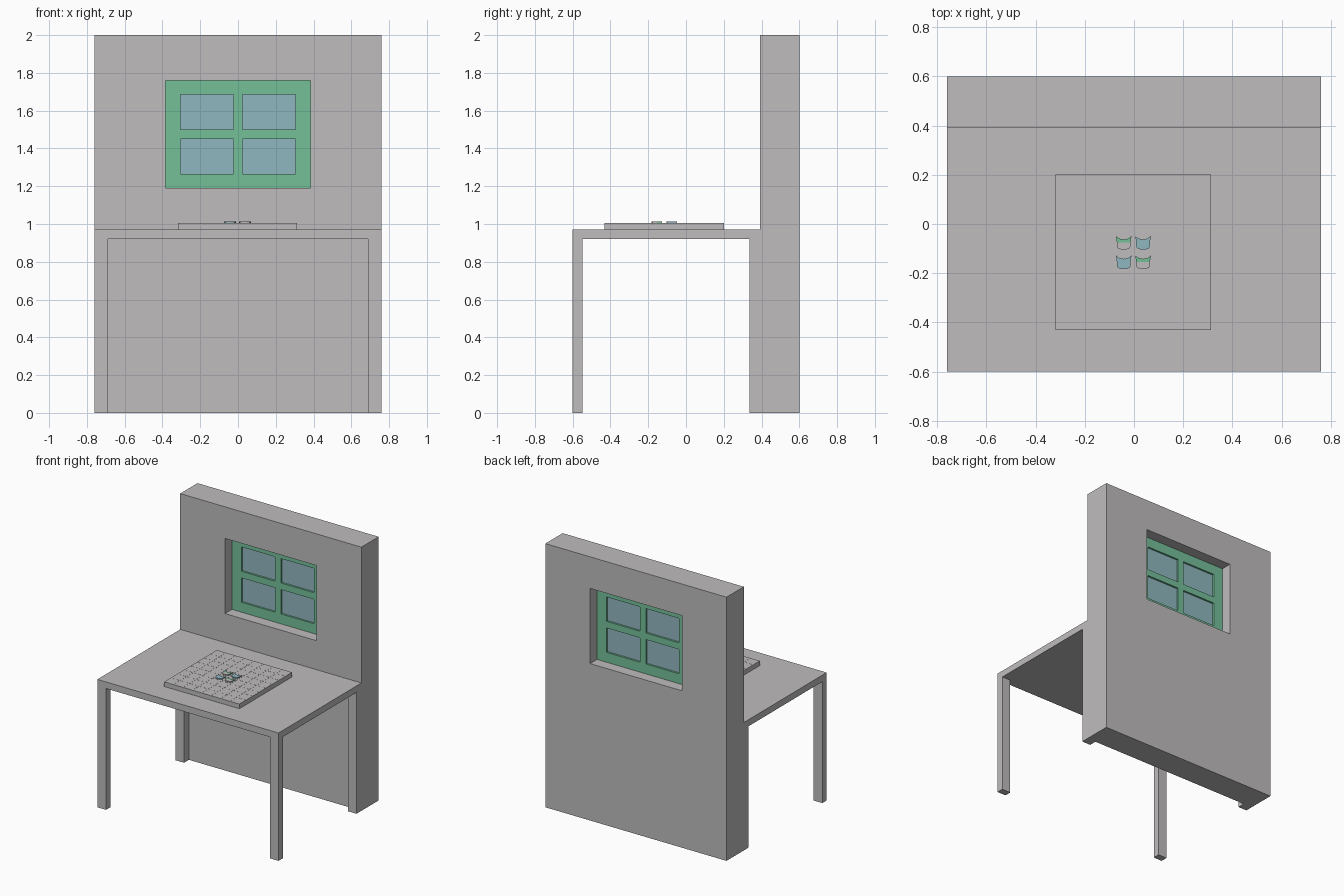
import bpy
import bmesh
from mathutils import Vector

cube = bpy.data.objects.get("Cube")
if cube:
    bpy.data.objects.remove(cube, do_unlink=True)


def material(name, rgb):
    m = bpy.data.materials.new(name)
    m.use_nodes = True
    m.diffuse_color = (*rgb, 1)
    m.node_tree.nodes["Principled BSDF"].inputs["Base Color"].default_value = (*rgb, 1)
    return m


GREY = material("warm grey", (0.52, 0.505, 0.505))
GREEN = material("window green", (0.175, 0.525, 0.315))
BLUE = material("pale blue", (0.28, 0.475, 0.525))


def finish(bm, name, *mats):
    bmesh.ops.recalc_face_normals(bm, faces=bm.faces)
    mesh = bpy.data.meshes.new(name)
    bm.to_mesh(mesh)
    bm.free()
    for m in mats:
        mesh.materials.append(m)
    ob = bpy.data.objects.new(name, mesh)
    bpy.context.collection.objects.link(ob)
    return ob


def add_box(bm, lo, hi):
    lo, hi = Vector(lo), Vector(hi)
    verts = bmesh.ops.create_cube(bm, size=1)["verts"]
    for v in verts:
        v.co = (lo + hi) / 2 + v.co * (hi - lo)


def box(name, lo, hi, mat):
    bm = bmesh.new()
    add_box(bm, lo, hi)
    return finish(bm, name, mat)


def pierced_panel(name, xs, zs, y0, y1, mat):
    """Upright panel on a grid of cells; cells odd in both directions are open."""
    bm = bmesh.new()
    grid = [[bm.verts.new((x, y0, z)) for z in zs] for x in xs]
    for i in range(len(xs) - 1):
        for j in range(len(zs) - 1):
            if not (i % 2 and j % 2):
                bm.faces.new((grid[i][j], grid[i + 1][j],
                              grid[i + 1][j + 1], grid[i][j + 1]))
    ext = bmesh.ops.extrude_face_region(bm, geom=bm.faces[:])["geom"]
    for v in ext:
        if isinstance(v, bmesh.types.BMVert):
            v.co.y = y1
    return finish(bm, name, mat)


W, BACK, WALL = 0.76, 0.6, 0.393

# Wall with window opening
pierced_panel("wall", (-W, -0.385, 0.385, W), (0, 1.19, 1.76, 2), WALL, BACK, GREY)

# Window frame and panes, recessed in the middle of the wall
pane_x = (-0.305, -0.025, 0.025, 0.305)
pane_z = (1.265, 1.45, 1.5, 1.685)
pierced_panel("window_frame", (-0.385, *pane_x, 0.385), (1.19, *pane_z, 1.76),
              0.477, 0.517, GREEN)
for i in (0, 2):
    for j in (0, 2):
        box("window_pane", (pane_x[i], 0.491, pane_z[j]),
            (pane_x[i + 1], 0.503, pane_z[j + 1]), BLUE)

# Table
box("table_top", (-W, -BACK, 0.92), (W, WALL, 0.97), GREY)
for side, label in ((-1, "right"), (1, "left")):
    x0, x1 = sorted((side * 0.687, side * W))
    box("front_leg_" + label, (x0, -BACK, 0), (x1, -0.548, 0.92), GREY)
    box("rear_leg_" + label, (x0, 0.335, 0), (x1, WALL, 0.92), GREY)

# Game board with an eight by eight field of tiles
CX, CY, HALF, TOP = -0.0025, -0.115, 0.316, 1.005
CELL = HALF / 4
box("board_base", (CX - HALF, CY - HALF, 0.97), (CX + HALF, CY + HALF, TOP - 0.001), GREY)
bm = bmesh.new()
for i in range(8):
    for j in range(8):
        x, y = CX - HALF + i * CELL, CY - HALF + j * CELL
        add_box(bm, (x + 0.0005, y + 0.0005, TOP - 0.001),
                (x + CELL - 0.0005, y + CELL - 0.0005, TOP))
finish(bm, "board_tiles", GREY)

# Cat head game pieces: half outline from chin to brow, mirrored
half = [(0.011, -0.028), (0.023, -0.024), (0.028, -0.016), (0.028, 0.004),
        (0.032, 0.027), (0.021, 0.018), (0.011, 0.014)]
outline = [(0, -0.029), *half, (0, 0.013), *[(-x, y) for x, y in reversed(half)]]


def cat_piece(name, x, y, *mats):
    bm = bmesh.new()
    face = bm.faces.new([bm.verts.new((px, py, 0)) for px, py in outline])
    ext = bmesh.ops.extrude_face_region(bm, geom=[face])["geom"]
    for v in ext:
        if isinstance(v, bmesh.types.BMVert):
            v.co.z = 0.007
    if len(mats) > 1:
        bmesh.ops.bisect_plane(bm, geom=bm.verts[:] + bm.edges[:] + bm.faces[:],
                               plane_co=(0, 0.001, 0), plane_no=(0, 1, 0))
        for f in bm.faces:
            f.material_index = int(f.calc_center_median().y < 0.001)
    ob = finish(bm, name, *mats)
    ob.location = (x, y, TOP)


for sx in (-1, 1):
    for sy in (-1, 1):
        x, y = CX + sx * CELL / 2, CY + sy * CELL / 2
        if sx == sy:
            cat_piece("cat_piece_blue", x, y, BLUE)
        else:
            cat_piece("cat_piece_green", x, y, GREEN, GREY)
